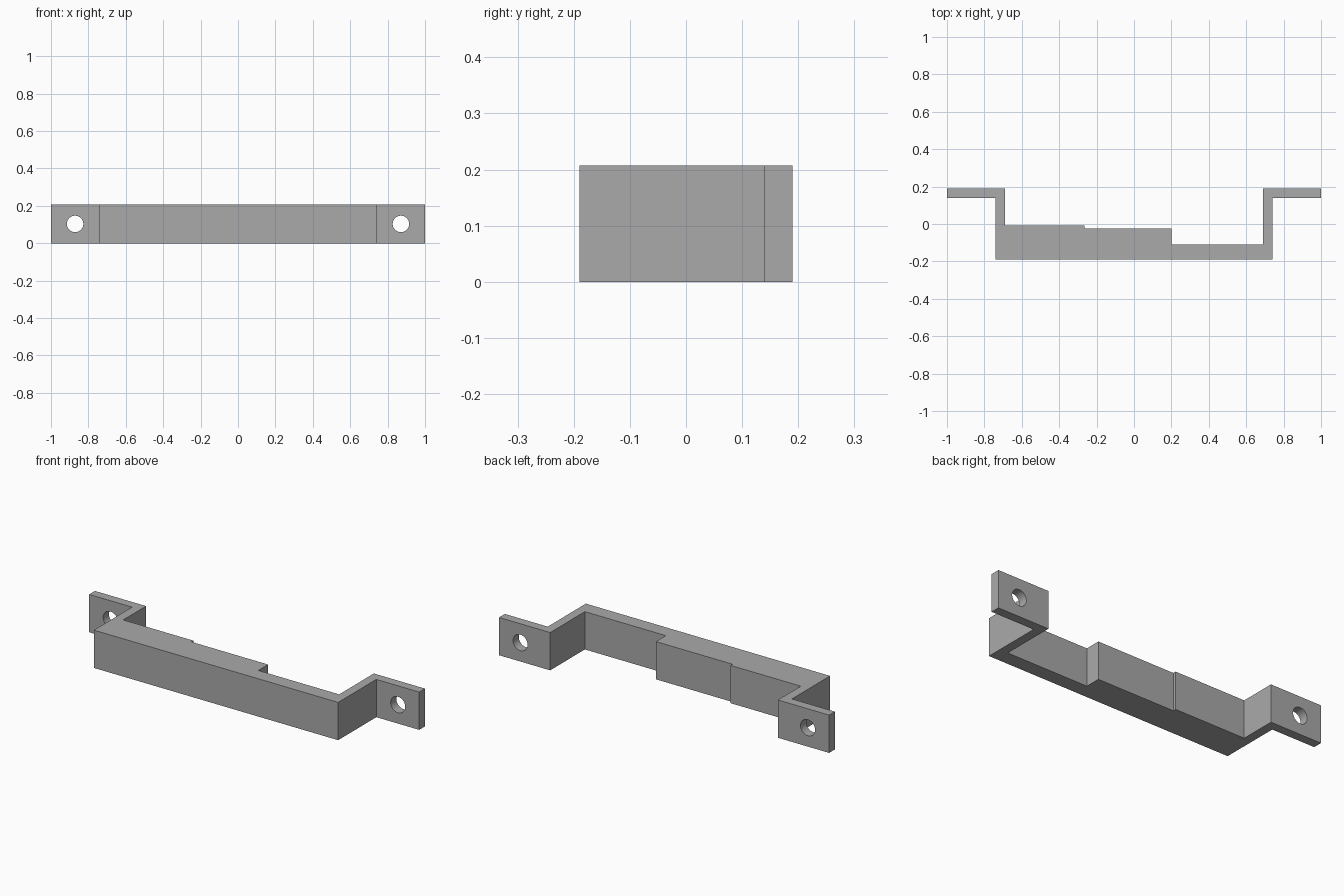
import bpy, bmesh
from mathutils import Matrix

if "Cube" in bpy.data.objects:
    bpy.data.objects.remove(bpy.data.objects["Cube"], do_unlink=True)

HEIGHT = 0.207
HOLE_X, HOLE_RADIUS = 0.871, 0.044

grey = bpy.data.materials.new("plain grey")
grey.use_nodes = True
grey.diffuse_color = (0.4, 0.4, 0.4, 1)
grey.node_tree.nodes["Principled BSDF"].inputs["Base Color"].default_value = (0.4, 0.4, 0.4, 1)


def add_object(name, bm):
    bmesh.ops.recalc_face_normals(bm, faces=bm.faces)
    mesh = bpy.data.meshes.new(name)
    bm.to_mesh(mesh)
    bm.free()
    mesh.materials.append(grey)
    obj = bpy.data.objects.new(name, mesh)
    bpy.context.collection.objects.link(obj)
    return obj


# Bracket outline in plan: tabs, side walls and stepped inner face
outline = [
    (-1, 0.19), (-1, 0.14), (-0.74, 0.14), (-0.74, -0.19),
    (0.74, -0.19), (0.74, 0.14), (1, 0.14), (1, 0.19),
    (0.69, 0.19), (0.69, -0.11), (0.2, -0.11), (0.2, -0.025),
    (-0.265, -0.025), (-0.265, -0.008), (-0.69, -0.008), (-0.69, 0.19),
]
bm = bmesh.new()
base = bm.faces.new([bm.verts.new((x, y, 0)) for x, y in outline])
extruded = bmesh.ops.extrude_face_region(bm, geom=[base], use_keep_orig=True)
top = [v for v in extruded["geom"] if isinstance(v, bmesh.types.BMVert)]
bmesh.ops.translate(bm, verts=top, vec=(0, 0, HEIGHT))
bracket = add_object("mounting_bracket", bm)

# Screw hole through each tab
for side, x in (("left", HOLE_X), ("right", -HOLE_X)):
    bm = bmesh.new()
    placement = Matrix.Translation((x, 0.165, HEIGHT / 2)) @ Matrix.Rotation(1.5707963, 4, "X")
    bmesh.ops.create_cone(bm, cap_ends=True, segments=40, radius1=HOLE_RADIUS,
                          radius2=HOLE_RADIUS, depth=0.2, matrix=placement)
    cutter = add_object(side + "_hole_cutter", bm)
    cutter.hide_render = True
    cutter.hide_set(True)
    cut = bracket.modifiers.new(side + "_hole", "BOOLEAN")
    cut.operation = "DIFFERENCE"
    cut.solver = "EXACT"
    cut.object = cutter

# Bake the holes, then smooth only their round walls
bpy.context.view_layer.objects.active = bracket
bracket.select_set(True)
for name in [m.name for m in bracket.modifiers]:
    bpy.ops.object.modifier_apply(modifier=name)
for obj in [o for o in bpy.data.objects if o.name.endswith("_hole_cutter")]:
    bpy.data.objects.remove(obj, do_unlink=True)
bpy.ops.object.shade_smooth_by_angle()
